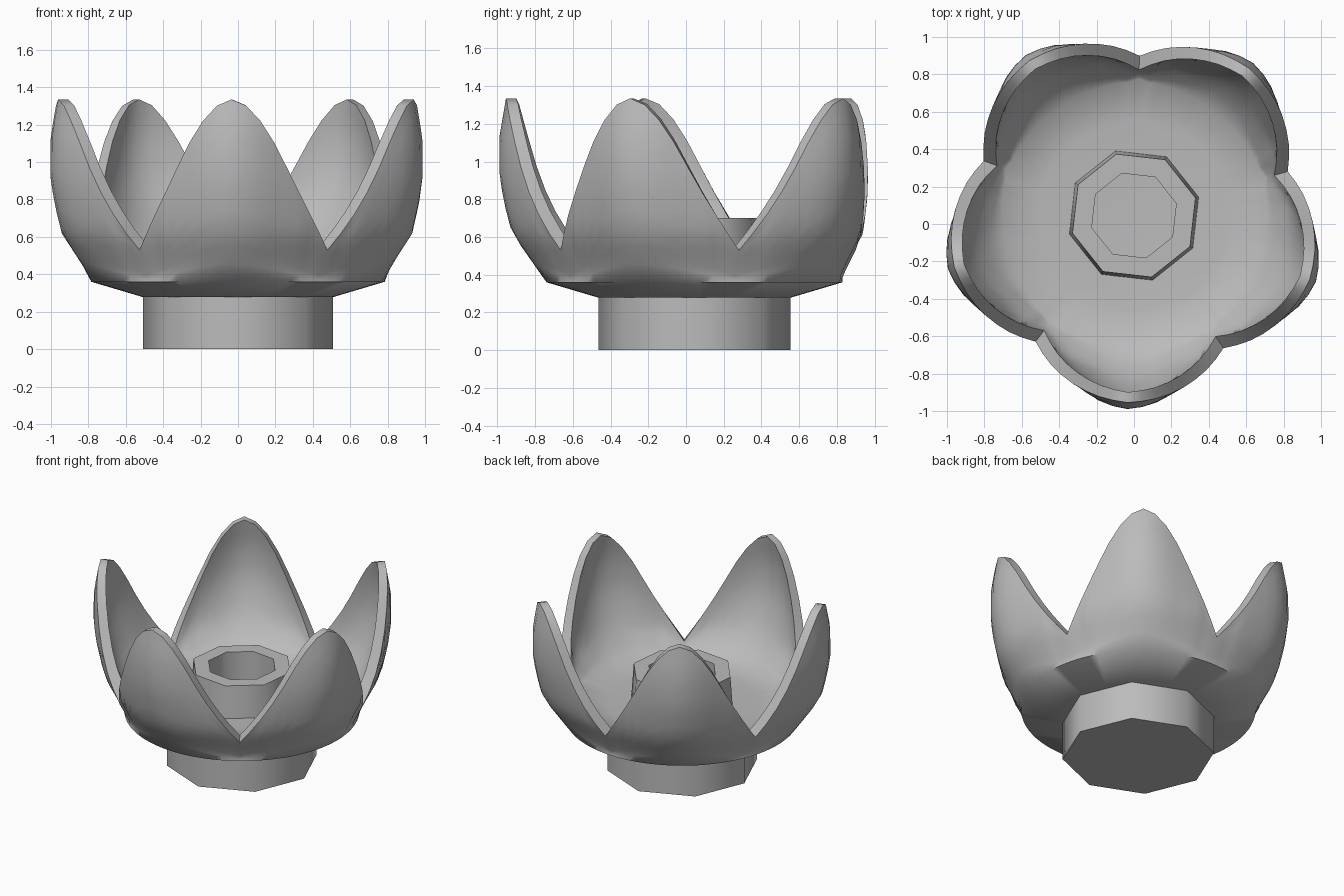
import bpy, bmesh, math
from math import radians, sin, cos

if "Cube" in bpy.data.objects:
    bpy.data.objects.remove(bpy.data.objects["Cube"])

CENTRE = (0.0, 0.045)
TURN = 16.0          # turn of the petals and the cup, in degrees
PETALS, COLS = 5, 16

gray = bpy.data.materials.new("plain_gray")
gray.use_nodes = True
gray.diffuse_color = (0.5, 0.5, 0.5, 1)
gray.node_tree.nodes["Principled BSDF"].inputs["Base Color"].default_value = (0.5, 0.5, 0.5, 1)


def lerp_table(x, table):
    """Piecewise linear lookup."""
    for (x0, y0), (x1, y1) in zip(table, table[1:]):
        if x <= x1:
            return y0 + (y1 - y0) * max(0, (x - x0) / (x1 - x0))
    return table[-1][1]


def skin(name, rings, angle):
    """Join rings of points with quads and cap both ends."""
    bm = bmesh.new()
    loops = [[bm.verts.new(p) for p in ring] for ring in rings]
    n = len(loops[0])
    for a, b in zip(loops, loops[1:]):
        for i in range(n):
            j = (i + 1) % n
            bm.faces.new((a[i], a[j], b[j], b[i]))
    bm.faces.new(loops[0][::-1])
    bm.faces.new(loops[-1])
    bmesh.ops.recalc_face_normals(bm, faces=bm.faces)
    mesh = bpy.data.meshes.new(name)
    bm.to_mesh(mesh)
    bm.free()
    mesh.materials.append(gray)
    obj = bpy.data.objects.new(name, mesh)
    bpy.context.collection.objects.link(obj)
    bpy.ops.object.select_all(action='DESELECT')
    obj.select_set(True)
    bpy.context.view_layer.objects.active = obj
    bpy.ops.object.shade_smooth_by_angle(angle=radians(angle))
    return obj


def point(r, deg, z):
    a = radians(deg)
    return (CENTRE[0] + r * cos(a), CENTRE[1] + r * sin(a), z)


def ring(r, z, sides, turn):
    return [point(r, turn + 360 * i / sides, z) for i in range(sides)]


# Petal shape: radius by height along the middle, then rim height and rim
# radius by angle from the petal middle
PROFILE = [(.36, .785), (.62, .968), (.78, 1.01), (.93, 1.035), (1.13, 1.035), (1.335, 1.0)]
RIM_Z = [(0, 1.335), (2.5, 1.325), (5.5, 1.29), (11, 1.18), (16.6, 1.01),
         (20.5, .89), (25, .77), (30, .65), (36, .53)]
RIM_R = [(0, 1.0), (8, .988), (16, .965), (25, .925), (30, .895), (36, .855)]


def outer_radius(z, phi):
    rim_z = lerp_table(phi, RIM_Z)
    pinch = 1 - lerp_table(phi, RIM_R) / lerp_table(rim_z, PROFILE)
    rise = min(1, max(0, (z - .36) / (rim_z - .36)))
    return lerp_table(z, PROFILE) * (1 - pinch * rise ** .5)


def petal_ring(t, low, inner):
    """One ring, a fraction t of the way from height low up to the petal rim."""
    points = []
    for i in range(PETALS * COLS):
        deg = i * 72 / COLS
        phi = abs(deg % 72 - 36)
        z = low + (lerp_table(phi, RIM_Z) - low) * t
        r = outer_radius(z, phi)
        if inner:
            side = phi / 36
            r -= .055 + .02 * side + (1 - t) ** 3 * (.025 + .1 * (1 - side))
            z += .02 * side * t
        points.append(point(r, deg + TURN, z))
    return points


# Petal bowl: outside going up, over the rim, inside going down to the floor
STEPS = 10
outside = [petal_ring(k / STEPS, .36, False) for k in range(STEPS + 1)]
inside = [petal_ring(k / STEPS, .49, True) for k in range(STEPS, -1, -1)]
underside = ring(.515, .28, PETALS * COLS, TURN)
floor = ring(.5, .465, PETALS * COLS, TURN)
skin("petal_bowl", [underside] + outside + inside + [floor], 60)

# Foot under the bowl
skin("foot", [ring(.508, z, 8, 0) for z in (0, .285)], 50)

# Candle cup with a recessed well
cup = [(.364, .4), (.342, .7), (.235, .7), (.235, .42)]
skin("candle_cup", [ring(r, z, 8, TURN) for r, z in cup], 50)
